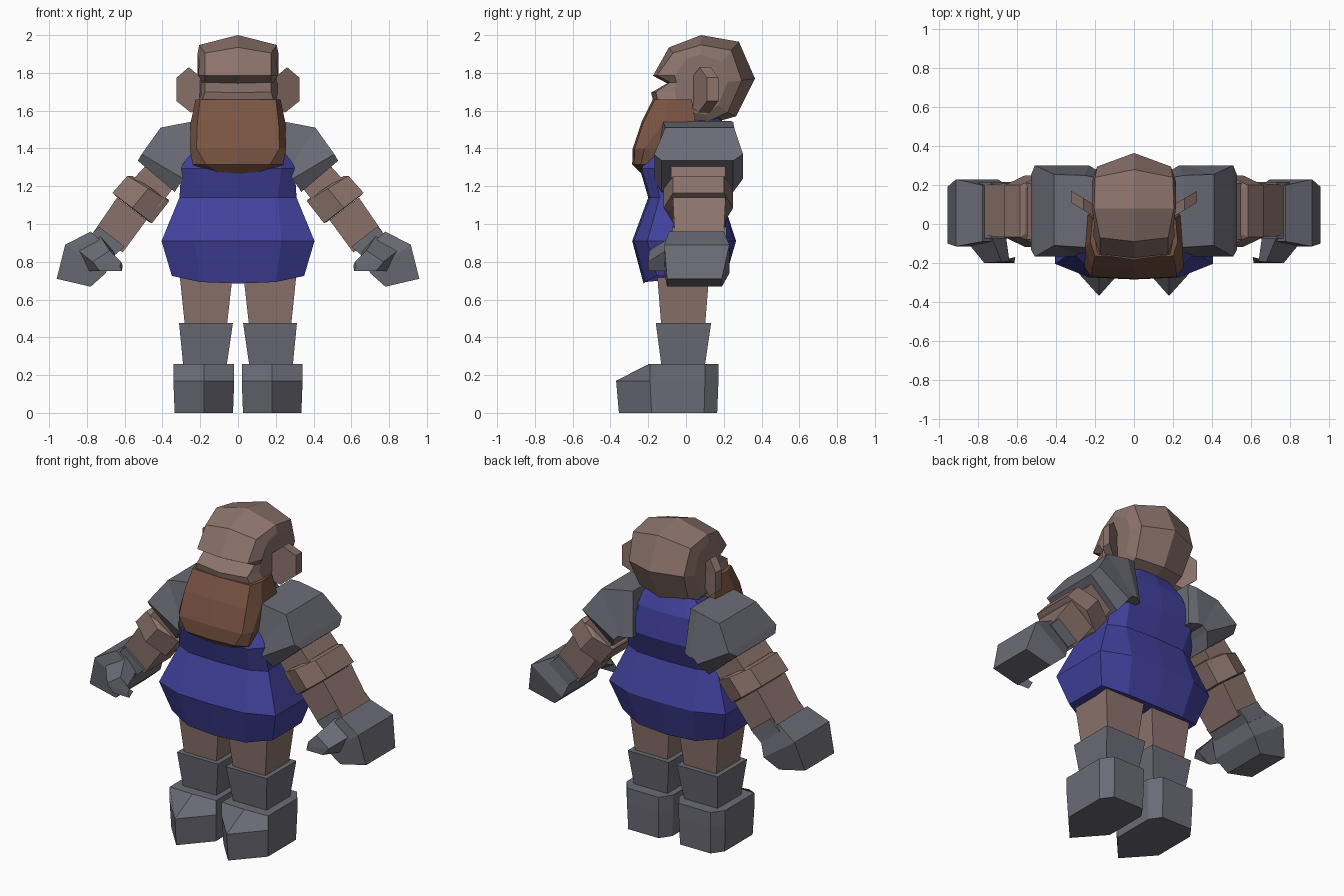
import bpy, bmesh


def material(name, rgb):
    m = bpy.data.materials.new(name)
    m.diffuse_color = (*rgb, 1)
    return m


SKIN = material("skin", (0.262, 0.171, 0.147))
GREY = material("grey_leather", (0.147, 0.147, 0.181))
BLUE = material("blue_cloth", (0.054, 0.054, 0.342))
HAIR = material("brown_hair", (0.195, 0.089, 0.056))


def loft(name, rings, mat, side=1):
    """Skin a list of equal-length rings and cap both ends; side=-1 mirrors in x."""
    bm = bmesh.new()
    vs = [[bm.verts.new((side * x, y, z)) for x, y, z in r] for r in rings]
    n = len(rings[0])
    for a, b in zip(vs, vs[1:]):
        for i in range(n):
            j = (i + 1) % n
            bm.faces.new((a[i], a[j], b[j], b[i]))
    bm.faces.new(vs[0])
    bm.faces.new(vs[-1])
    bmesh.ops.recalc_face_normals(bm, faces=bm.faces)
    me = bpy.data.meshes.new(name)
    bm.to_mesh(me)
    bm.free()
    me.materials.append(mat)
    ob = bpy.data.objects.new(name, me)
    bpy.context.collection.objects.link(ob)
    return ob


def rect(x0, x1, y0, y1, z):
    return [(x0, y0, z), (x1, y0, z), (x1, y1, z), (x0, y1, z)]


def limb(outer, inner, yo, yi=None):
    """Four-sided limb section: outer and inner (x, z) points, y spans at each."""
    yi = yi or yo
    return [(outer[0], yo[0], outer[1]), (outer[0], yo[1], outer[1]),
            (inner[0], yi[1], inner[1]), (inner[0], yi[0], inner[1])]


def chamfered(outer, inner, y0, y1, c=0.05):
    """Six-sided limb section with the front and back ridges at mid height."""
    mx, mz = (outer[0] + inner[0]) / 2, (outer[1] + inner[1]) / 2
    return [(outer[0], y0 + c, outer[1]), (outer[0], y1 - c, outer[1]), (mx, y1, mz),
            (inner[0], y1 - c, inner[1]), (inner[0], y0 + c, inner[1]), (mx, y0, mz)]


# Tunic: ten-sided rings (z, half width, half front panel, front y, back y, corner inset)
def tunic_ring(z, w, p, f, b, c, drop=0.0):
    half = [(0, f, z - drop), (p, f + .01, z - drop * .8), (w, f + c, z),
            (w, b - c, z), (p, b - .01, z - drop * .8), (0, b, z - drop)]
    return half + [(-x, y, zz) for x, y, zz in half[-2:0:-1]]


loft("tunic", [tunic_ring(*r) for r in (
    (.725, .35, .20, -.225, .20, .07, .04),
    (.91, .405, .23, -.285, .265, .08),
    (1.14, .31, .21, -.20, .19, .06),
    (1.295, .30, .23, -.245, .25, .08),
    (1.46, .24, .17, -.15, .23, .07),
    (1.57, .15, .09, -.03, .18, .04))], BLUE)


# Head: vertical slices from one side to the other
centre = [(.08, 2.0), (-.09, 1.935), (-.175, 1.785), (-.10, 1.745), (-.185, 1.695),
          (-.175, 1.655), (-.12, 1.56), (.12, 1.53), (.265, 1.57), (.365, 1.77), (.28, 1.965)]
flank = [(.205, .08, 1.948), (.175, -.07, 1.905), (.175, -.155, 1.785), (.175, -.085, 1.75),
         (.175, -.16, 1.70), (.19, -.15, 1.655), (.17, -.09, 1.56), (.17, .12, 1.545),
         (.17, .22, 1.59), (.19, .295, 1.76), (.20, .24, 1.92)]
cheek = [(.215, .08, 1.90), (.205, 0, 1.87), (.21, -.06, 1.785), (.19, -.05, 1.75),
         (.19, -.06, 1.70), (.205, -.05, 1.66), (.20, -.01, 1.60), (.20, .10, 1.58),
         (.20, .17, 1.63), (.215, .22, 1.75), (.215, .19, 1.86)]
loft("head", [[(-x, y, z) for x, y, z in cheek], [(-x, y, z) for x, y, z in flank],
              [(0, y, z) for y, z in centre], flank, cheek], SKIN)


# Beard: eight-sided rings (z, half width, half front panel, front y, side y, back y)
def beard_ring(z, w, p, f, s, b):
    return [(0, f - .01, z), (p, f, z), (w, s, z), (w * .95, b, z),
            (0, b, z), (-w * .95, b, z), (-w, s, z), (-p, f, z)]


loft("beard", [beard_ring(*r) for r in (
    (1.265, .11, .09, -.225, -.21, -.17),
    (1.315, .24, .17, -.275, -.24, -.17),
    (1.40, .255, .22, -.272, -.22, -.10),
    (1.54, .25, .215, -.225, -.12, .05),
    (1.66, .225, .20, -.165, -.09, .03))], HAIR)

for s, tag in ((1, "right"), (-1, "left")):
    # Ear: slanted plate
    outline = [(.19, 1.77), (.26, 1.83), (.325, 1.775), (.325, 1.65), (.25, 1.59), (.19, 1.62)]
    loft("ear_" + tag, [[(x, .06 + (x - .19) * .6 + d, z) for x, z in outline]
                        for d in (-.03, .03)], SKIN, s)

    # Boot: pointed toe, sloped instep, chamfered heel
    def sole(z, toe, k):
        c = .18
        plan = [(.02, -.19), (c, toe), (.342, -.19), (.342, .10),
                (.29, .172), (.07, .172), (.02, .10)]
        return [(c + (x - c) * k, y * k, z) for x, y in plan]
    loft("boot_" + tag, [sole(0, -.37, .96), sole(.17, -.37, 1), sole(.26, -.195, 1)], GREY, s)
    loft("boot_cuff_" + tag, [rect(.06, .29, -.13, .10, .25),
                              rect(.027, .312, -.16, .133, .475)], GREY, s)
    loft("leg_" + tag, [rect(.06, .28, -.13, .10, .45),
                        rect(.025, .312, -.155, .125, .76)], SKIN, s)

    # Sleeve
    loft("sleeve_" + tag, [
        limb((.20, 1.545), (.18, 1.27), (-.10, .24), (-.13, .27)),
        limb((.255, 1.54), (.23, 1.27), (-.12, .25), (-.165, .30)),
        limb((.41, 1.51), (.26, 1.27), (-.11, .255), (-.165, .30)),
        limb((.51, 1.37), (.29, 1.24), (-.168, .302)),
        limb((.53, 1.335), (.335, 1.17), (-.13, .25))], GREY, s)

    # Arm: upper arm, bulky elbow block, forearm
    loft("upper_arm_" + tag, [limb((.46, 1.34), (.32, 1.22), (-.08, .21)),
                              limb((.58, 1.21), (.42, 1.09), (-.08, .21))], SKIN, s)
    loft("elbow_" + tag, [chamfered((.56, 1.255), (.37, 1.13), -.10, .235),
                          chamfered((.585, 1.255), (.365, 1.12), -.118, .25),
                          chamfered((.665, 1.165), (.455, 1.005), -.118, .25),
                          chamfered((.65, 1.15), (.47, 1.01), -.09, .225)], SKIN, s)
    loft("forearm_" + tag, [limb((.64, 1.14), (.485, 1.02), (-.07, .21)),
                            limb((.77, .95), (.61, .85), (-.06, .20))], SKIN, s)

    # Glove: cuff, hand and wedge thumb
    loft("glove_cuff_" + tag, [limb((.735, .985), (.60, .88), (-.075, .215)),
                               limb((.80, .92), (.67, .82), (-.075, .215))], GREY, s)
    loft("hand_" + tag, [limb((.78, .96), (.655, .85), (-.09, .20)),
                         limb((.915, .89), (.70, .74), (-.115, .23)),
                         limb((.96, .71), (.78, .668), (-.10, .19))], GREY, s)
    loft("thumb_" + tag, [
        [(.74, -.05, .95), (.86, -.09, .87), (.80, -.09, .75), (.66, -.05, .86)],
        [(.68, -.195, .86), (.77, -.20, .80), (.73, -.20, .75), (.64, -.195, .80)],
        [(.62, -.19, .80), (.625, -.20, .775), (.615, -.20, .75), (.61, -.17, .78)]], GREY, s)
